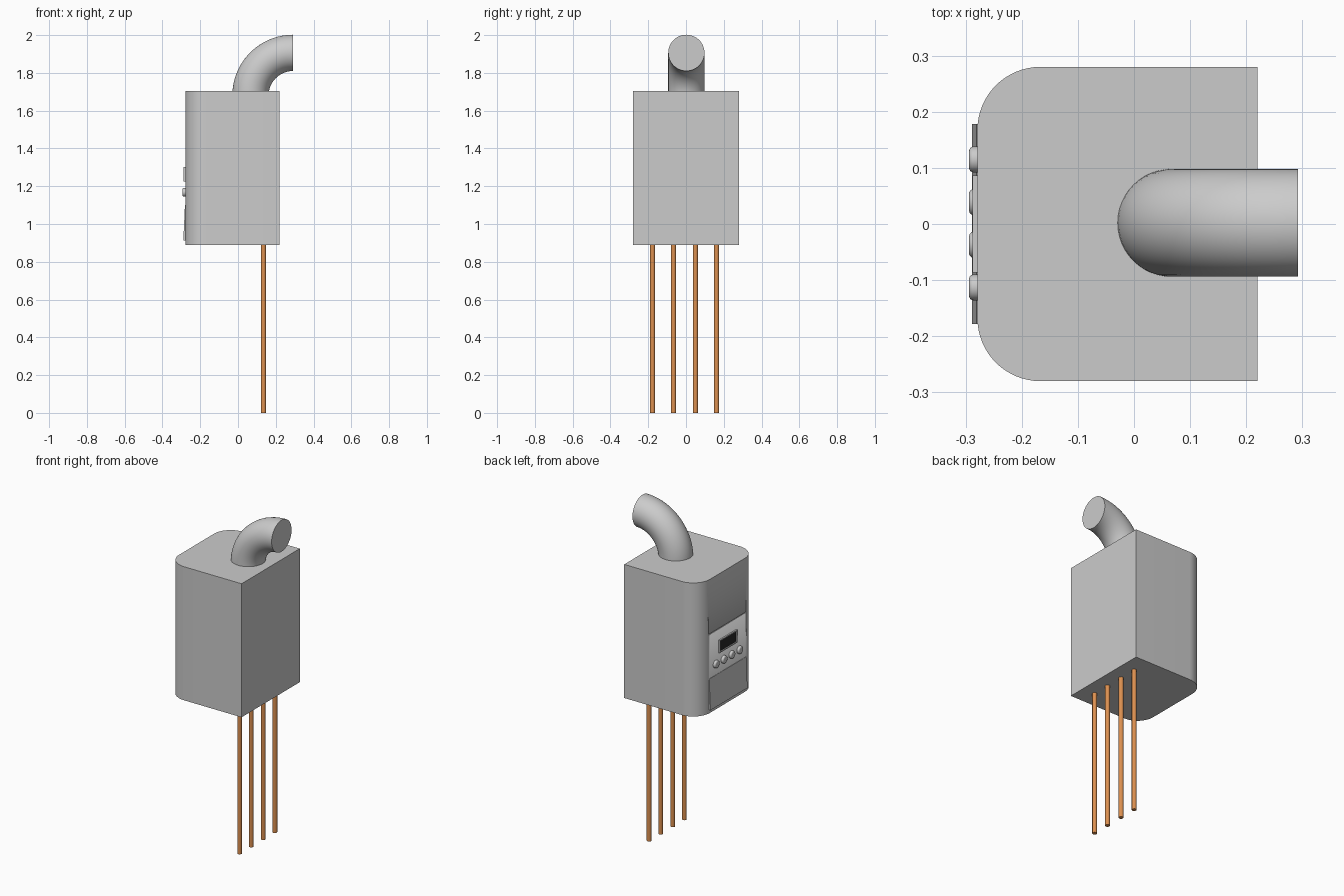
import bpy, bmesh, math
from mathutils import Matrix, Vector

if "Cube" in bpy.data.objects:
    bpy.data.objects.remove(bpy.data.objects["Cube"])


def material(name, rgb):
    m = bpy.data.materials.new(name)
    m.diffuse_color = (*rgb, 1)
    m.use_nodes = True
    m.node_tree.nodes["Principled BSDF"].inputs["Base Color"].default_value = m.diffuse_color
    return m


GREY = material("casing grey", (0.60, 0.60, 0.60))
COPPER = material("copper", (0.72, 0.28, 0.08))
BLACK = material("screen black", (0.02, 0.02, 0.02))


def finish(name, bm, mat, smooth=True):
    bmesh.ops.recalc_face_normals(bm, faces=bm.faces)
    me = bpy.data.meshes.new(name)
    bm.to_mesh(me)
    bm.free()
    ob = bpy.data.objects.new(name, me)
    bpy.context.collection.objects.link(ob)
    me.materials.append(mat)
    bpy.ops.object.select_all(action='DESELECT')
    ob.select_set(True)
    bpy.context.view_layer.objects.active = ob
    if smooth:
        bpy.ops.object.shade_smooth_by_angle(angle=math.radians(35))
    return ob


def prism(name, pts, direction, mat):
    """Extrude a closed outline along a direction."""
    bm = bmesh.new()
    face = bm.faces.new([bm.verts.new(p) for p in pts])
    ext = bmesh.ops.extrude_face_region(bm, geom=[face])
    verts = [v for v in ext['geom'] if isinstance(v, bmesh.types.BMVert)]
    bmesh.ops.translate(bm, verts=verts, vec=Vector(direction))
    return finish(name, bm, mat)


def box(name, x0, x1, y0, y1, z0, z1, mat):
    return prism(name, [(x0, y0, z0), (x1, y0, z0), (x1, y1, z0), (x0, y1, z0)],
                 (0, 0, z1 - z0), mat)


XF, XB, HW, R = -0.279, 0.22, 0.28, 0.112
Z0, Z1 = 0.89, 1.703

# Casing with two rounded vertical corners
outline = [(XB, -HW, Z0), (XB, HW, Z0)]
for sign, start in ((1, 90), (-1, 180)):
    for i in range(17):
        a = math.radians(start + 90 * i / 16)
        outline.append((XF + R + R * math.cos(a), sign * (HW - R) + R * math.sin(a), Z0))
casing = prism("casing", outline, (0, 0, Z1 - Z0), GREY)

# Thin seam across the control face
cutter = box("seam_cutter", XF - 0.02, XF + 0.004, -0.18, 0.18, 1.367, 1.373, GREY)
cutter.hide_render = True
cutter.hide_viewport = True
mod = casing.modifiers.new("seam", 'BOOLEAN')
mod.object = cutter
mod.operation = 'DIFFERENCE'
mod.solver = 'EXACT'

# Flue elbow: a circle swept through a quarter turn
bm = bmesh.new()
bmesh.ops.create_circle(bm, segments=48, radius=0.096,
                        matrix=Matrix.Translation((0.066, 0.002, 1.68)))
bmesh.ops.spin(bm, geom=bm.verts[:] + bm.edges[:], cent=(0.292, 0, 1.68), axis=(0, 1, 0),
               angle=math.pi / 2, steps=24, use_duplicate=False)
bmesh.ops.holes_fill(bm, edges=[e for e in bm.edges if e.is_boundary], sides=0)
finish("flue_elbow", bm, GREY)

# Copper supply pipes
for i, y in enumerate((-0.177, -0.066, 0.05, 0.162)):
    bm = bmesh.new()
    bmesh.ops.create_cone(bm, cap_ends=True, segments=24, radius1=0.0132, radius2=0.0132,
                          depth=0.90, matrix=Matrix.Translation((0.135, y, 0.45)))
    finish(f"pipe_{i + 1}", bm, COPPER)

# Control knobs with rounded rims
for i, y in enumerate((-0.113, -0.037, 0.039, 0.115)):
    bm = bmesh.new()
    mat = Matrix.Translation((-0.284, y, 1.168)) @ Matrix.Rotation(-math.pi / 2, 4, 'Y')
    bmesh.ops.create_cone(bm, cap_ends=True, segments=32, radius1=0.023, radius2=0.023,
                          depth=0.02, matrix=mat)
    rim = [e for e in bm.edges if all(v.co.x < -0.29 for v in e.verts)]
    bmesh.ops.bevel(bm, geom=rim, offset=0.008, segments=4, profile=0.5, affect='EDGES')
    finish(f"knob_{i + 1}", bm, GREY)

# Display: four frame bars around a dark screen
DW, DZ0, DZ1, T = 0.086, 1.225, 1.302, 0.007
for n, (y0, y1, z0, z1) in {"top": (-DW, DW, DZ1 - T, DZ1), "bottom": (-DW, DW, DZ0, DZ0 + T),
                            "left": (DW - T, DW, DZ0 + T, DZ1 - T),
                            "right": (-DW, T - DW, DZ0 + T, DZ1 - T)}.items():
    box(f"display_frame_{n}", -0.288, XF + 0.003, y0, y1, z0, z1, GREY)
box("display_screen", -0.283, XF + 0.003, T - DW, DW - T, DZ0 + T, DZ1 - T, BLACK)

# Lower flap: a wedge, thicker towards the bottom
prism("lower_flap", [(XF + 0.004, -0.178, 0.912), (-0.289, -0.178, 0.912),
                     (-0.289, -0.178, 0.925), (-0.281, -0.178, 1.10),
                     (XF + 0.004, -0.178, 1.10)], (0, 0.356, 0), GREY)
